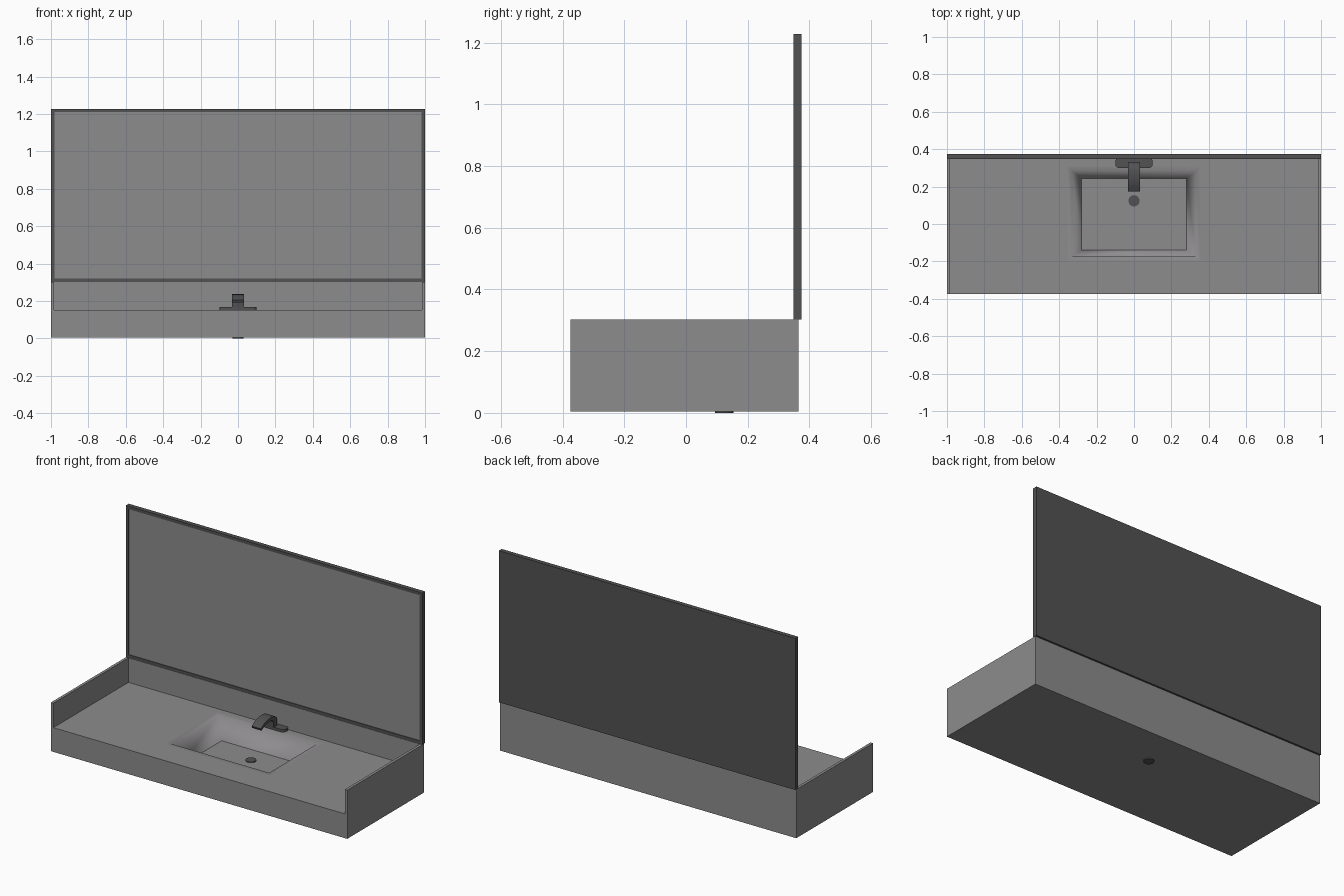
import bpy, bmesh, math

if "Cube" in bpy.data.objects:
    bpy.data.objects.remove(bpy.data.objects["Cube"])


def material(name, r, g, b):
    m = bpy.data.materials.new(name)
    m.diffuse_color = (r, g, b, 1)
    m.use_nodes = True
    m.node_tree.nodes["Principled BSDF"].inputs["Base Color"].default_value = m.diffuse_color
    return m


STONE = material("light_grey", 0.27, 0.262, 0.27)
METAL = material("dark_grey", 0.085, 0.085, 0.085)


def finish(bm, name, *mats):
    bmesh.ops.recalc_face_normals(bm, faces=bm.faces[:])
    me = bpy.data.meshes.new(name)
    bm.to_mesh(me)
    bm.free()
    for m in mats:
        me.materials.append(m)
    ob = bpy.data.objects.new(name, me)
    bpy.context.collection.objects.link(ob)
    return ob


def prism(name, pts, offset, mat):
    """Extrude a closed outline of 3D points along an offset."""
    bm = bmesh.new()
    face = bm.faces.new([bm.verts.new(p) for p in pts])
    geo = bmesh.ops.extrude_face_region(bm, geom=[face])["geom"]
    bmesh.ops.translate(bm, vec=offset,
                        verts=[v for v in geo if isinstance(v, bmesh.types.BMVert)])
    return finish(bm, name, mat)


def smooth(ob, angle):
    bpy.ops.object.select_all(action='DESELECT')
    ob.select_set(True)
    bpy.context.view_layer.objects.active = ob
    bpy.ops.object.shade_smooth_by_angle(angle=math.radians(angle))


# Counter: slab, side walls and splashback in one shell with a sunken basin
YF, YI, YB = -0.375, 0.348, 0.365
Z0, ZC, ZT, XI = 0.005, 0.153, 0.302, 0.983
bm = bmesh.new()
V = bm.verts.new
F = [V((x, YF, z)) for x, z in ((-1, Z0), (1, Z0), (1, ZT), (XI, ZT),
                                (XI, ZC), (-XI, ZC), (-XI, ZT), (-1, ZT))]
B = [V((x, YB, z)) for x, z in ((-1, Z0), (1, Z0), (1, ZT), (-1, ZT))]
I = [V((x, YI, z)) for x, z in ((XI, ZT), (XI, ZC), (-XI, ZC), (-XI, ZT))]
for f in (F, B, I,
          (F[0], F[1], B[1], B[0]), (F[1], F[2], B[2], B[1]), (F[7], F[0], B[0], B[3]),
          (F[2], B[2], B[3], F[7], F[6], I[3], I[0], F[3]),
          (F[3], F[4], I[1], I[0]), (F[5], F[6], I[3], I[2])):
    bm.faces.new(f)


def ring(x0, x1, y0, y1, z):
    return [V((x, y, z)) for x, y in ((x0, y0), (x1, y0), (x1, y1), (x0, y1))]


rings = [[F[5], F[4], I[1], I[2]],
         ring(-0.36, 0.36, -0.205, 0.312, ZC),      # softened border round the rim
         ring(-0.333, 0.333, -0.175, 0.285, ZC),    # rim
         ring(-0.28, 0.28, -0.14, 0.243, 0.025)]    # floor
for k in range(3):
    a, b = rings[k], rings[k + 1]
    for i in range(4):
        j = (i + 1) % 4
        bm.faces.new((a[i], a[j], b[j], b[i])).smooth = k > 0
bm.faces.new(rings[3])
finish(bm, "counter_with_basin", STONE)

# Mirror: dark box whose front face is inset and slightly recessed as the glass
bm = bmesh.new()
bmesh.ops.create_cube(bm, size=1)
for v in bm.verts:
    v.co = (v.co.x * 2, 0.3615 + v.co.y * 0.027, 0.7655 + v.co.z * 0.925)
front = min(bm.faces, key=lambda f: f.calc_center_median().y)
bmesh.ops.inset_individual(bm, faces=[front], thickness=0.026)
rim = bmesh.ops.extrude_face_region(bm, geom=[front])["geom"]
glass = [g for g in rim if isinstance(g, bmesh.types.BMFace)][0]
if front.is_valid:
    bm.faces.remove(front)
glass.material_index = 1
bmesh.ops.translate(bm, verts=glass.verts[:], vec=(0, 0.004, 0))
finish(bm, "framed_mirror", METAL, STONE)

# Tap base plate with rounded corners
outline = []
R, CY = 0.02, 0.3265
for sx, sy, start in ((1, 1, 0), (-1, 1, 90), (-1, -1, 180), (1, -1, 270)):
    for k in range(7):
        t = math.radians(start + 15 * k)
        outline.append((sx * (0.1 - R) + R * math.cos(t),
                        CY + sy * (0.027 - R) + R * math.sin(t), ZC))
smooth(prism("tap_base", outline, (0, 0, 0.016), METAL), 30)

# Arched tap spout, extruded side profile
profile = [(0.33, 0.16), (0.33, 0.205), (0.325, 0.22), (0.312, 0.231), (0.29, 0.238),
           (0.265, 0.238), (0.235, 0.234), (0.205, 0.224), (0.175, 0.207),
           (0.182, 0.193), (0.21, 0.207), (0.24, 0.216), (0.265, 0.219),
           (0.285, 0.215), (0.297, 0.203), (0.3, 0.16)]
smooth(prism("tap_spout", [(-0.031, y, z) for y, z in profile], (0.062, 0, 0), METAL), 35)

# Drain passing through the basin floor
circle = [(0.03 * math.cos(math.tau * k / 32), 0.124 + 0.03 * math.sin(math.tau * k / 32), 0)
          for k in range(32)]
smooth(prism("drain", circle, (0, 0, 0.03), METAL), 30)
